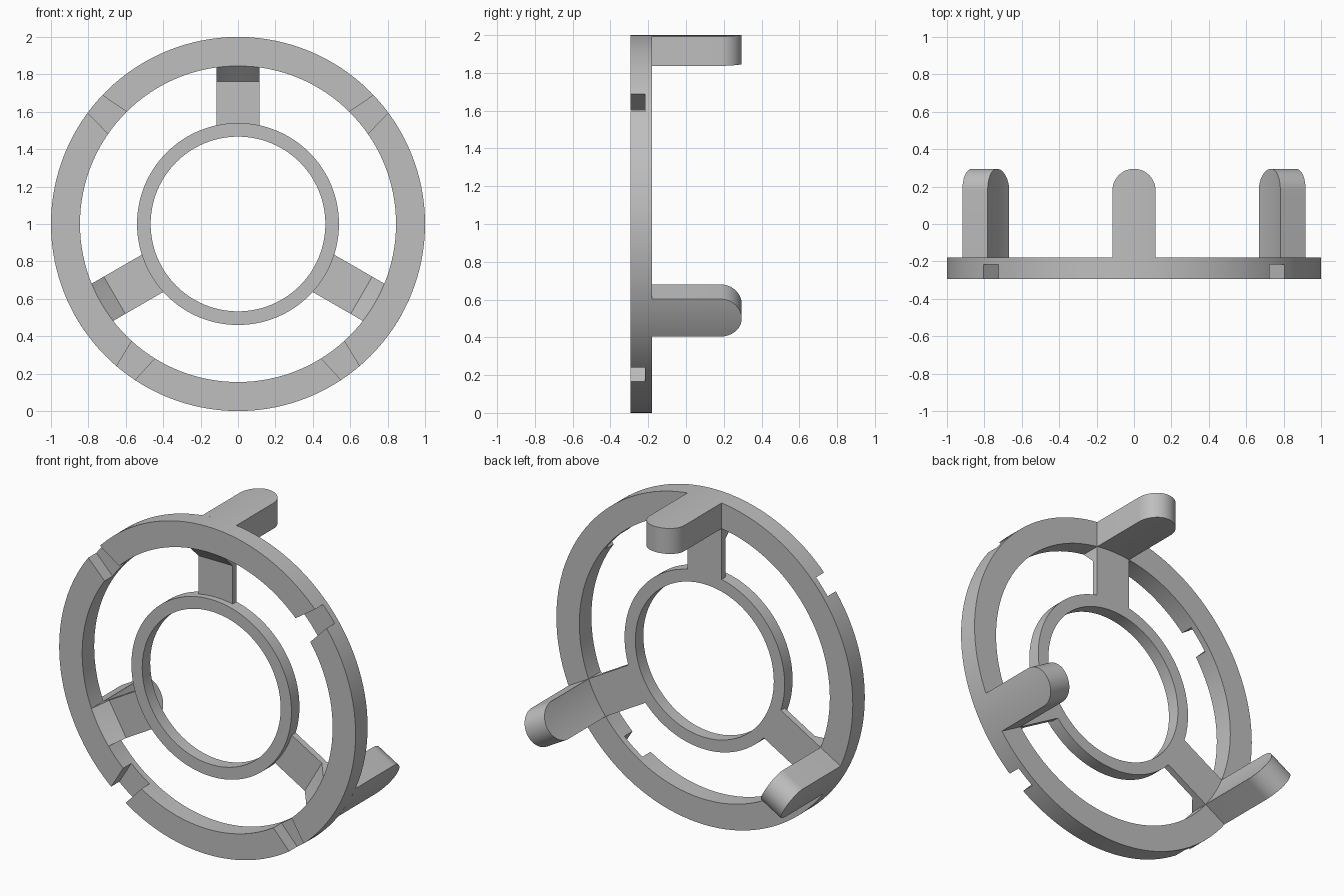
import bpy, bmesh
from math import sin, cos, pi, radians, sqrt
from mathutils import Matrix

cube = bpy.data.objects.get("Cube")
if cube:
    bpy.data.objects.remove(cube)

# Main dimensions
R_OUT, R_IN = 1.0, 0.845          # outer ring
HUB_OUT, HUB_IN = 0.54, 0.467     # inner ring
FRONT, BACK, TIP = -0.295, -0.179, 0.295
HUB_FRONT, WEB_FRONT = -0.256, -0.217
HALF = 0.115                      # half width of spokes and prongs

grey = bpy.data.materials.new("plain grey")
grey.use_nodes = True
grey.diffuse_color = (0.52, 0.52, 0.52, 1)
grey.node_tree.nodes["Principled BSDF"].inputs["Base Color"].default_value = (0.52, 0.52, 0.52, 1)


def loft(name, sections, closed=False, angle=0):
    """Join equal-length sections into a solid, turned about the ring's axis."""
    bm = bmesh.new()
    rows = [[bm.verts.new(p) for p in s] for s in sections]
    n, m = len(rows), len(rows[0])
    for i in range(n if closed else n - 1):
        a, b = rows[i], rows[(i + 1) % n]
        for j in range(m):
            k = (j + 1) % m
            bm.faces.new((a[j], a[k], b[k], b[j]))
    if not closed:
        bm.faces.new(rows[0])
        bm.faces.new(rows[-1])
    bmesh.ops.recalc_face_normals(bm, faces=bm.faces)
    turn = Matrix.Translation((0, 0, 1)) @ Matrix.Rotation(radians(angle), 4, 'Y')
    bmesh.ops.transform(bm, matrix=turn, verts=bm.verts)
    me = bpy.data.meshes.new(name)
    bm.to_mesh(me)
    bm.free()
    me.materials.append(grey)
    ob = bpy.data.objects.new(name, me)
    bpy.context.collection.objects.link(ob)
    return ob


def ring(name, r_in, r_out, y0, y1, n=128):
    prof = [(r_in, y0), (r_out, y0), (r_out, y1), (r_in, y1)]
    return loft(name, [[(r * cos(2 * pi * i / n), y, r * sin(2 * pi * i / n)) for r, y in prof]
                       for i in range(n)], closed=True)


def smooth(ob):
    bpy.ops.object.select_all(action='DESELECT')
    ob.select_set(True)
    bpy.context.view_layer.objects.active = ob
    bpy.ops.object.shade_smooth_by_angle(angle=radians(30))


# Rings
outer = ring("outer_ring", R_IN, R_OUT, FRONT, BACK)
hub = ring("inner_ring", HUB_IN, HUB_OUT, HUB_FRONT, BACK)

# Tapered notches in the front of the outer ring
for angle in (50, 143, -143, -50):
    plan = [(-0.081, 0.80), (0.081, 0.80), (0.056, 1.05), (-0.056, 1.05)]
    cutter = loft("notch_cutter", [[(x, y, z) for x, z in plan] for y in (FRONT - 0.05, WEB_FRONT)],
                  angle=angle)
    cutter.hide_render = True
    mod = outer.modifiers.new("notch", 'BOOLEAN')
    mod.operation, mod.solver, mod.object = 'DIFFERENCE', 'EXACT', cutter
    bpy.context.view_layer.objects.active = outer
    bpy.ops.object.modifier_apply(modifier=mod.name)
    bpy.data.objects.remove(cutter)

parts = [outer, hub]
steps = [HALF * sin(pi * (i / 24 - 0.5)) for i in range(25)]
for side, angle in (("top", 0), ("left", 120), ("right", 240)):
    # Thin spoke with a sloped gusset against the outer ring
    spoke, prong = [], []
    for t in steps:
        r0 = sqrt(HUB_OUT ** 2 - t * t) - 0.004
        r1 = sqrt(R_IN ** 2 - t * t)
        spoke.append([(t, y, r) for r, y in (
            (r0, BACK), (r1 + 0.004, BACK), (r1 + 0.004, FRONT), (r1, FRONT),
            (0.762, WEB_FRONT), (r0, WEB_FRONT))])
        # Round-ended prong following the ring's curve
        end = TIP - HALF + sqrt(max(HALF ** 2 - t * t, 0))
        r2 = sqrt(R_OUT ** 2 - t * t)
        prong.append([(t, BACK, r1), (t, BACK, r2), (t, end, r2), (t, end, r1)])
    parts.append(loft(side + "_spoke", spoke, angle=angle))
    parts.append(loft(side + "_prong", prong, angle=angle))

for ob in parts:
    smooth(ob)
